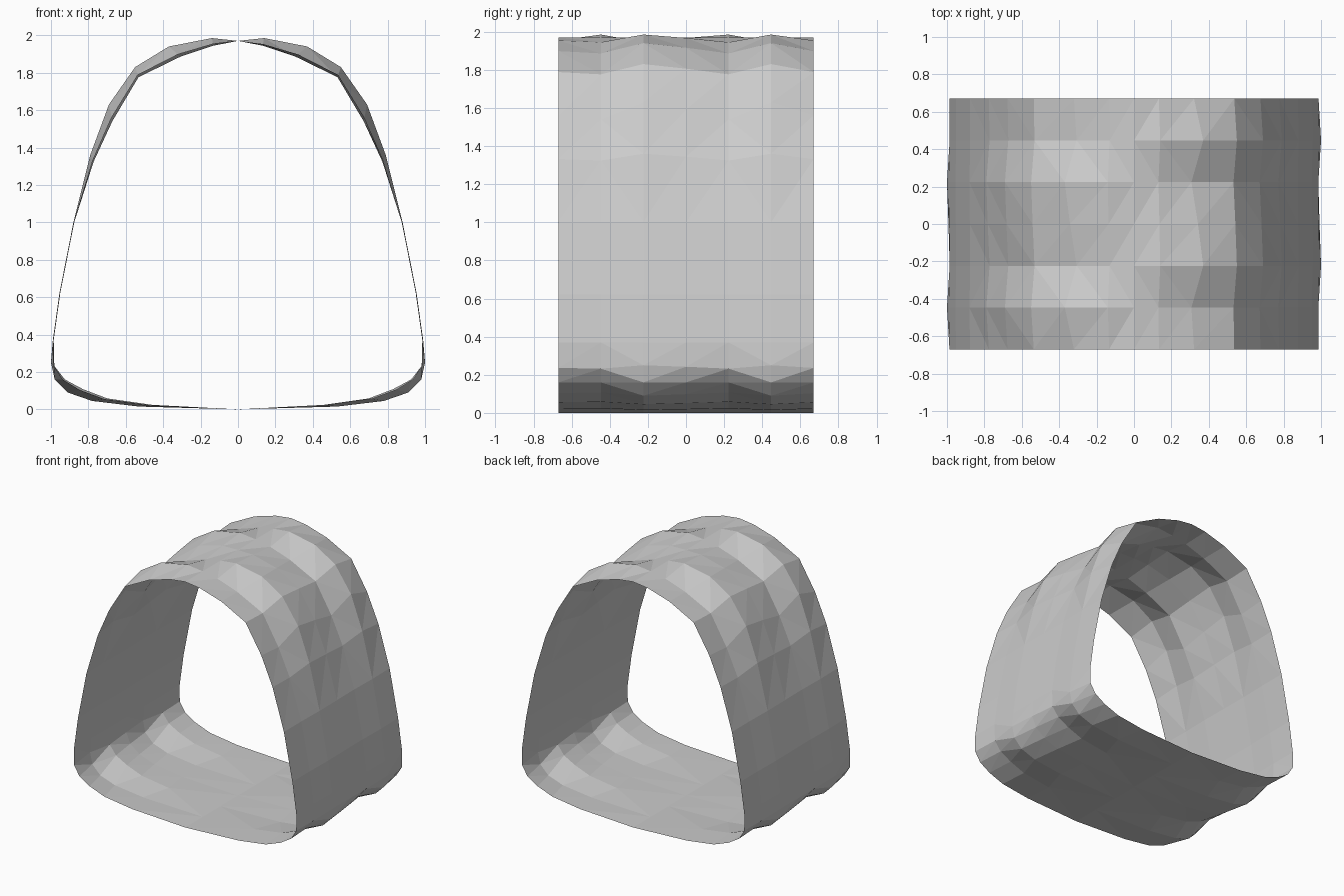
import bpy, bmesh

old = bpy.data.objects.get("Cube")
if old:
    bpy.data.objects.remove(old, do_unlink=True)

# One plain grey material
grey = bpy.data.materials.new("light grey")
grey.use_nodes = True
color = (0.6, 0.6, 0.6, 1.0)
grey.diffuse_color = color
grey.node_tree.nodes["Principled BSDF"].inputs["Base Color"].default_value = color

# Half cross-sections from crown to base: bulged and pinched
TOP, BASE = (0, 1.97), (0, 0)
BULGED = [(.14, 1.985), (.37, 1.94), (.55, 1.83), (.69, 1.63), (.79, 1.36),
          (.88, 1), (.955, .62), (.99, .37), (1, .25), (.98, .16),
          (.91, .09), (.78, .045), (.53, .015)]
PINCHED = [(.13, 1.94), (.3, 1.88), (.53, 1.77), (.67, 1.53), (.77, 1.32),
           (.875, 1), (.95, .62), (.985, .37), (.98, .23), (.92, .16),
           (.82, .11), (.69, .06), (.45, .025)]
# Bulge of the left side in each row; the right side uses it reversed
BULGE = [.3, .1, 1, .6, .1, 1, .3]
HALF_DEPTH = .67


def half_section(k):
    return [(a[0] * k + b[0] * (1 - k), a[1] * k + b[1] * (1 - k))
            for a, b in zip(BULGED, PINCHED)]


def ring(row):
    left = half_section(BULGE[row])
    right = half_section(BULGE[-1 - row])
    return [TOP] + left + [BASE] + [(-x, z) for x, z in reversed(right)]


# Open band: bridge the rows of cross-sections
bm = bmesh.new()
last = len(BULGE) - 1
rows = []
for r in range(last + 1):
    y = HALF_DEPTH * (2 * r / last - 1)
    rows.append([bm.verts.new((x, y, z)) for x, z in ring(r)])
for front, back in zip(rows, rows[1:]):
    n = len(front)
    for i in range(n):
        j = (i + 1) % n
        bm.faces.new((front[i], front[j], back[j], back[i]))
bmesh.ops.triangulate(bm, faces=bm.faces[:])

mesh = bpy.data.meshes.new("faceted_band")
bm.to_mesh(mesh)
bm.free()
mesh.materials.append(grey)
band = bpy.data.objects.new("faceted_band", mesh)
bpy.context.collection.objects.link(band)
